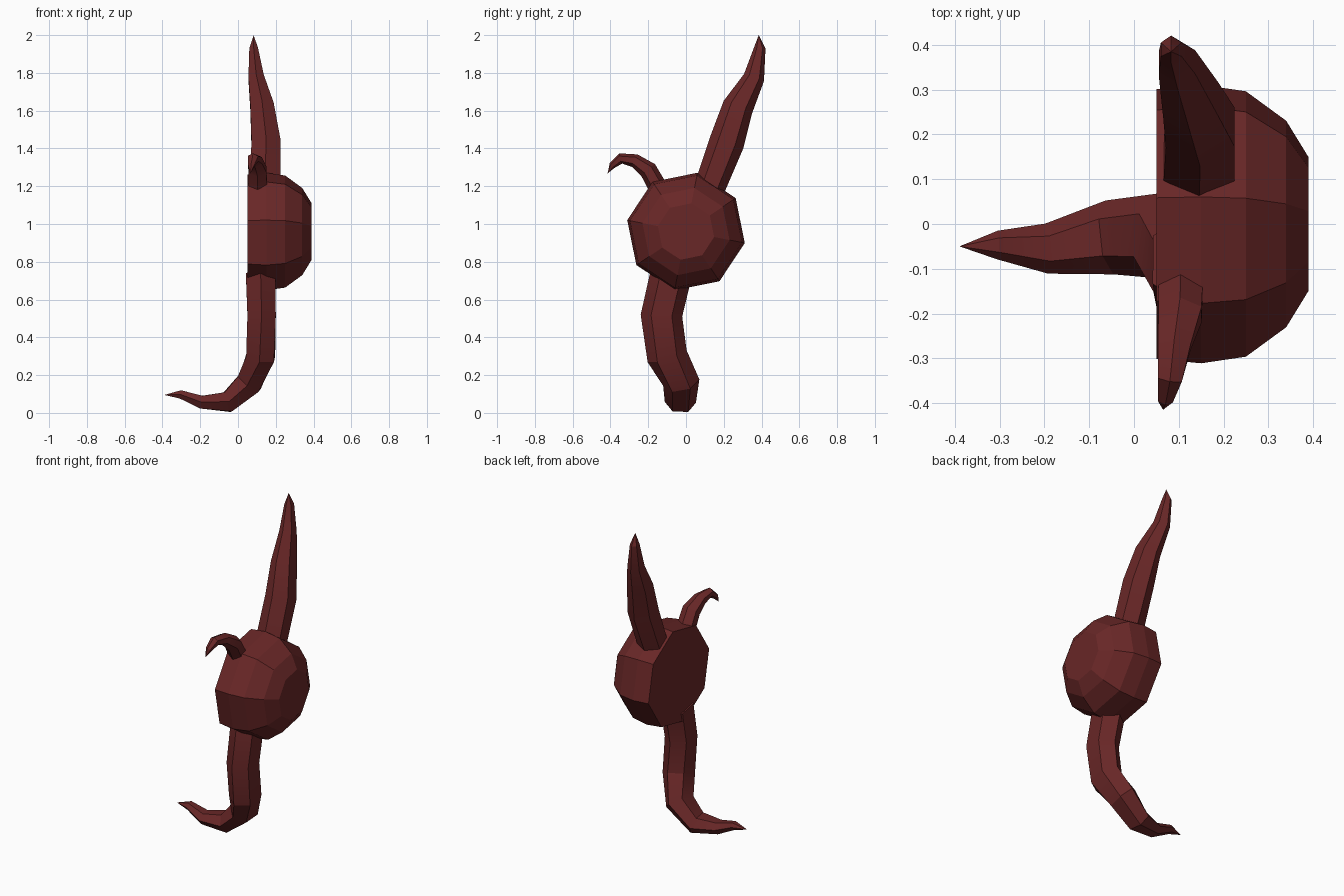
import bpy, bmesh, math
from mathutils import Vector

if "Cube" in bpy.data.objects:
    bpy.data.objects.remove(bpy.data.objects["Cube"])

skin = bpy.data.materials.new("dark red skin")
skin.diffuse_color = (0.14, 0.02, 0.02, 1)
skin.use_nodes = True
skin.node_tree.nodes["Principled BSDF"].inputs["Base Color"].default_value = skin.diffuse_color


def finish(name, bm, smooth):
    bmesh.ops.recalc_face_normals(bm, faces=bm.faces)
    me = bpy.data.meshes.new(name)
    bm.to_mesh(me)
    bm.free()
    me.materials.append(skin)
    ob = bpy.data.objects.new(name, me)
    bpy.context.collection.objects.link(ob)
    if smooth:
        bpy.ops.object.select_all(action='DESELECT')
        ob.select_set(True)
        bpy.context.view_layer.objects.active = ob
        bpy.ops.object.shade_smooth_by_angle(angle=math.radians(25))
    return ob


def bridge(bm, rings):
    n = len(rings[0])
    for r, s in zip(rings, rings[1:]):
        for i in range(n):
            j = (i + 1) % n
            bm.faces.new((r[i], r[j], s[j], s[i]))


def tentacle(name, sections, tip, ref, phase):
    """Six-sided tapering limb; sections are (x, y, z, half size along ref, half size across)."""
    bm = bmesh.new()
    pts = [Vector(s[:3]) for s in sections] + [Vector(tip)]
    rings = []
    for k, s in enumerate(sections):
        t = (pts[k + 1] - pts[k]).normalized()
        if k:
            t = (t + (pts[k] - pts[k - 1]).normalized()).normalized()
        u = (ref - t * ref.dot(t)).normalized()
        v = t.cross(u)
        # the flat-to-flat direction of a hexagon is scaled up to reach its half size
        su, sv = (1, 1 / 0.866) if phase == 0 else (1 / 0.866, 1)
        rings.append([bm.verts.new(pts[k] + u * math.cos(a) * s[3] * su + v * math.sin(a) * s[4] * sv)
                      for a in (math.radians(phase + 60 * i) for i in range(6))])
    bridge(bm, rings)
    bm.faces.new(rings[0])
    end = bm.verts.new(tip)
    for i in range(6):
        bm.faces.new((rings[-1][i], rings[-1][(i + 1) % 6], end))
    return finish(name, bm, True)


# Eight-sided half-dome body with a flat back, facing +x
bm = bmesh.new()
rings = []
for x, r in ((0.05, 0.307), (0.15, 0.317), (0.25, 0.302), (0.34, 0.235), (0.39, 0.152)):
    rings.append([bm.verts.new((x, r * math.cos(a), 0.96 + r * math.sin(a)))
                  for a in (math.radians(-11 + 45 * i) for i in range(8))])
bridge(bm, rings)
bm.faces.new(rings[0])
bm.faces.new(rings[-1])
finish("body", bm, False)

X, Y = Vector((1, 0, 0)), Vector((0, 1, 0))

# Tall upright tentacle
tentacle("tall_tentacle", [
    (0.145, 0.12, 1.18, 0.08, 0.082), (0.148, 0.215, 1.43, 0.077, 0.093),
    (0.127, 0.275, 1.62, 0.062, 0.082), (0.096, 0.36, 1.775, 0.041, 0.056),
    (0.083, 0.39, 1.93, 0.023, 0.031)], (0.083, 0.385, 2.0), X, 90)

# Short hooked tentacle
tentacle("hooked_tentacle", [
    (0.105, -0.125, 1.15, 0.05, 0.052), (0.103, -0.2, 1.285, 0.048, 0.048),
    (0.09, -0.27, 1.335, 0.037, 0.036), (0.08, -0.345, 1.347, 0.027, 0.028),
    (0.07, -0.39, 1.31, 0.017, 0.018)], (0.065, -0.415, 1.268), X, 90)

# Lower tentacle the body stands on, bending out to -x
tentacle("lower_tentacle", [
    (0.12, -0.08, 0.73, 0.11, 0.078), (0.125, -0.13, 0.515, 0.11, 0.075),
    (0.12, -0.1, 0.3, 0.108, 0.075), (0.06, -0.025, 0.16, 0.098, 0.068),
    (-0.055, -0.03, 0.057, 0.083, 0.054), (-0.195, -0.055, 0.057, 0.056, 0.034),
    (-0.305, -0.047, 0.098, 0.032, 0.022)], (-0.39, -0.05, 0.095), Y, 0)
